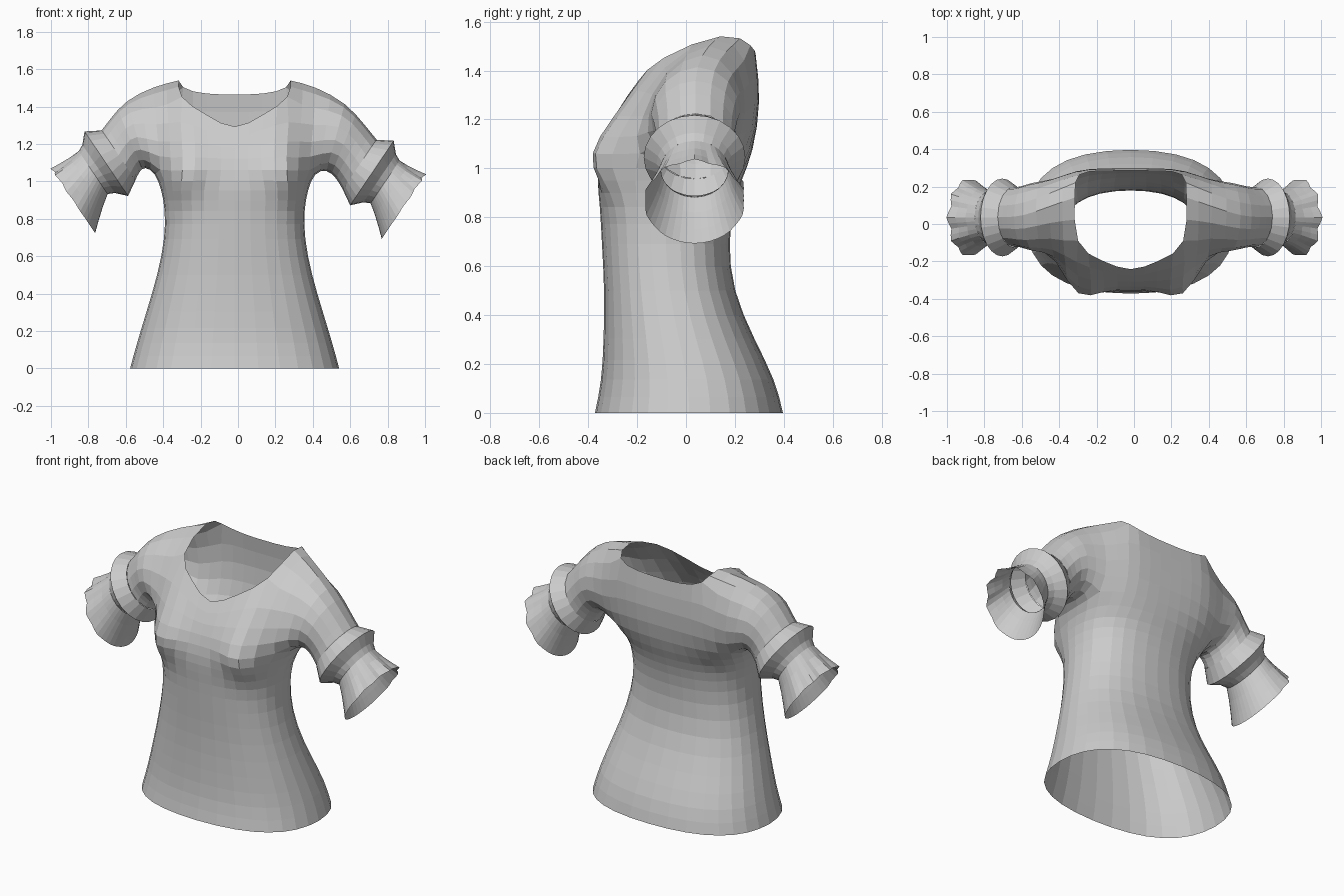
import bpy, bmesh, math

if "Cube" in bpy.data.objects:
    bpy.data.objects.remove(bpy.data.objects["Cube"])

CX = -0.018


def finish(bm, name, levels=0):
    bmesh.ops.remove_doubles(bm, verts=bm.verts, dist=0.0005)
    bmesh.ops.recalc_face_normals(bm, faces=bm.faces)
    me = bpy.data.meshes.new(name)
    bm.to_mesh(me)
    bm.free()
    ob = bpy.data.objects.new(name, me)
    bpy.context.collection.objects.link(ob)
    if levels:
        m = ob.modifiers.new("smooth_cloth", 'SUBSURF')
        m.levels = m.render_levels = levels
    return ob


def strip(bm, a, b, closed=False):
    n = len(a)
    for i in range(n if closed else n - 1):
        j = (i + 1) % n
        bm.faces.new((a[i], a[j], b[j], b[i]))


# torso rings: z, half width, front y, back y
TORSO = [(0, .56, -.373, .397), (.13, .525, -.345, .368), (.3, .473, -.337, .28),
         (.5, .412, -.333, .19), (.7, .372, -.345, .173), (.85, .372, -.352, .195),
         (.95, .39, -.365, .225)]
# chest row at armpit height, front centre round the side to back centre
CHEST = [(0, -.35, 1.06), (.14, -.365, 1.06), (.28, -.46, 1.05), (.40, -.20, 1.05), (.435, .03, 1.05),
         (.41, .19, 1.05), (.29, .26, 1.06), (.15, .275, 1.06), (0, .275, 1.06)]
# front rows above the chest, then the neckline
FRONT_B = [(0, -.315, 1.18), (.14, -.31, 1.19), (.28, -.305, 1.21), (.41, -.155, 1.19)]
FRONT_C = [(0, -.265, 1.26), (.15, -.195, 1.36), (.31, -.13, 1.445), (.42, -.09, 1.40)]
SHOULDER = [(.295, .175, 1.575), (.43, .11, 1.56)]
BACK_B = [(.42, .245, 1.20), (.29, .30, 1.27), (.15, .308, 1.28), (0, .308, 1.28)]
BACK_C = [(.43, .225, 1.42), (.30, .28, 1.495), (.15, .285, 1.465), (0, .285, 1.465)]
# sleeve rings: centre x, centre z, up direction (x, z), radius, side shift weight
SLEEVE = [(.54, 1.25, .28, .96, .186, .3), (.605, 1.175, .5, .866, .16, .7), (.645, 1.115, .56, .83, .162, 1)]
DZ = {1: -.025, -1: .025}    # the two sleeves hang slightly differently
DX = .024

# blouse body with sleeves
bm = bmesh.new()
for s in (1, -1):
    def row(pts):
        return [bm.verts.new((CX + s * x, y, z)) for x, y, z in pts]

    rows = []
    for z, hw, yf, yb in TORSO:
        pts = []
        for i in range(9):
            t = i * math.pi / 8
            c = math.cos(t)
            x = hw * 1.02 * math.sin(t) ** .83 if 0 < i < 8 else 0
            y = (yf + yb) / 2 - (yb - yf) / 2 * 1.02 * math.copysign(abs(c) ** .83, c)
            if z == .95 and i == 2:
                y -= .07
            pts.append((x, y, z))
        rows.append(row(pts))
    chest = row(CHEST)
    rows.append(chest)
    for a, b in zip(rows, rows[1:]):
        strip(bm, a, b)
    fb, fc, sh, bb, bc = map(row, (FRONT_B, FRONT_C, SHOULDER, BACK_B, BACK_C))
    strip(bm, chest[:4], fb)
    strip(bm, fb, fc)
    strip(bm, fc[2:], sh)
    strip(bm, chest[5:], bb)
    strip(bm, bb, bc)
    strip(bm, sh, [bc[1], bc[0]])
    # sleeve grown from the armhole loop
    prev = [sh[1], fc[3], fb[3], chest[3], chest[4], chest[5], bb[0], bc[0]]
    for x, z, ux, uz, r, w in SLEEVE:
        ring = []
        for k in range(8):
            t = k * math.pi / 4
            u = r * 1.1 * math.cos(t)
            ring.append(bm.verts.new((CX + w * DX + s * (x + ux * u),
                                      .038 - r * 1.1 * math.sin(t), z + w * DZ[s] + uz * u)))
        strip(bm, prev, ring, True)
        prev = ring
finish(bm, "blouse_body", 1)


def cuff_point(s, along, drop, r, t):
    ax, az = .83, -.56
    u = r * math.cos(t) - drop
    return (CX + DX + s * (.71 + ax * along - az * u), .035 - r * math.sin(t),
            1.07 + DZ[s] + az * along + ax * u)


for s, side in ((1, "right"), (-1, "left")):
    # sharp flared cuff band
    bm = bmesh.new()
    n, prev = 24, None
    for along, r in ((-.08, .16), (0, .208), (.05, .155), (.085, .138)):
        ring = [bm.verts.new(cuff_point(s, along, 0, r, k * math.tau / n)) for k in range(n)]
        if prev:
            strip(bm, prev, ring, True)
        prev = ring
    finish(bm, "cuff_band_" + side)

    # flounce: folded along the upper edge, smooth below
    bm = bmesh.new()
    n, prev = 40, None
    drop, reach = (.058, .155) if s > 0 else (.07, .172)
    for f in (0, .35, .7, 1):
        ring = []
        for k in range(n):
            t = k * math.tau / n
            wave = f * (.5 + .5 * math.cos(t)) ** 1.5 * math.cos(10 * t)
            ring.append(bm.verts.new(cuff_point(
                s, .085 + reach * f + .006 * wave, drop * f,
                .138 + .066 * f ** 1.2 + .011 * wave, t)))
        if prev:
            strip(bm, prev, ring, True)
        prev = ring
    finish(bm, "sleeve_flounce_" + side)
